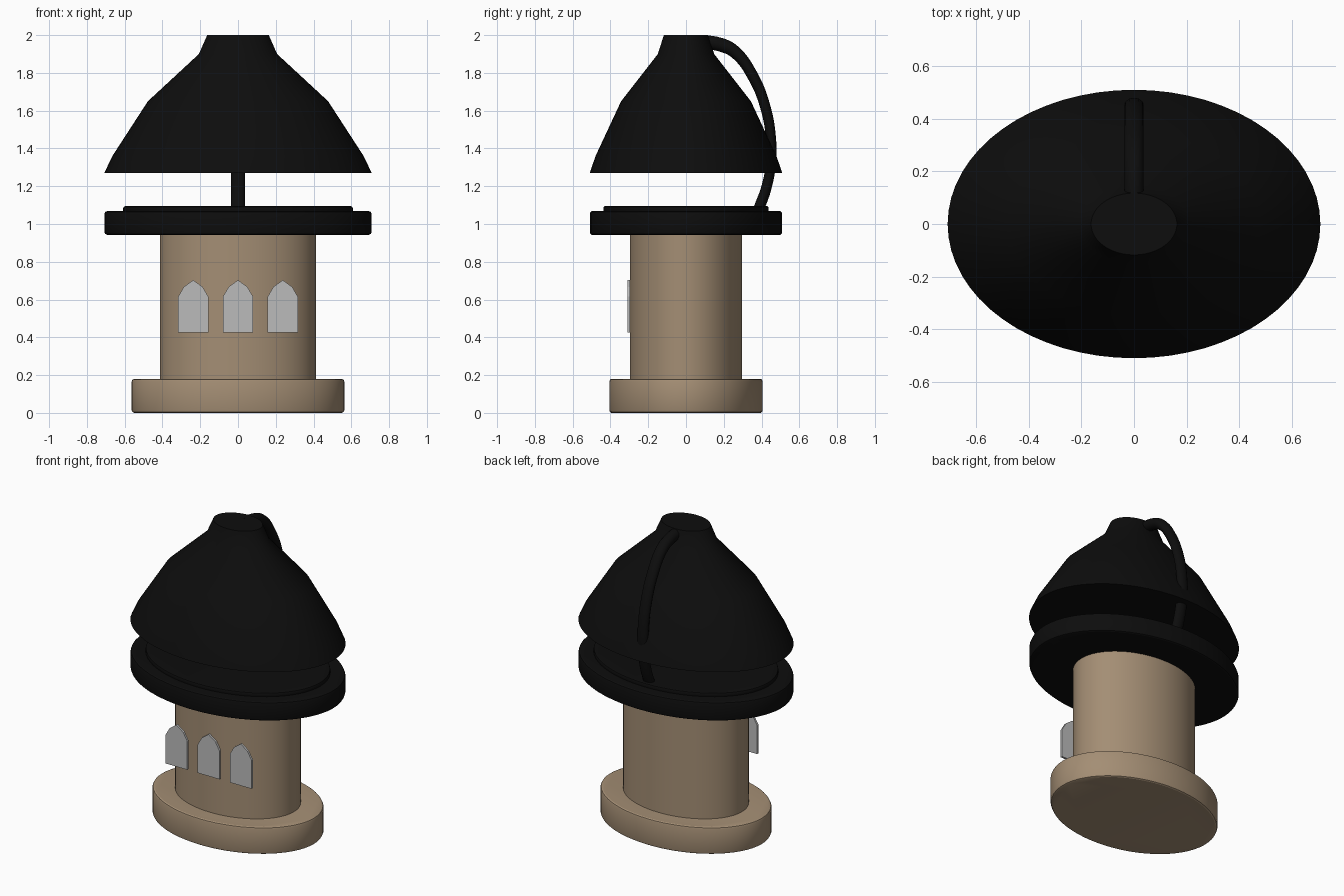
import bpy, bmesh, math

cube = bpy.data.objects.get("Cube")
if cube:
    bpy.data.objects.remove(cube)

SQUASH = 0.72  # depth of every oval part relative to its width


def material(name, color):
    m = bpy.data.materials.new(name)
    m.use_nodes = True
    m.diffuse_color = (*color, 1)
    m.node_tree.nodes["Principled BSDF"].inputs["Base Color"].default_value = (*color, 1)
    return m


stone = material("tan stone", (0.37, 0.27, 0.175))
black = material("black", (0.004, 0.004, 0.004))
grey = material("window grey", (0.5, 0.5, 0.5))


def add_object(name, bm, mat, smooth=True):
    bmesh.ops.recalc_face_normals(bm, faces=bm.faces[:])
    mesh = bpy.data.meshes.new(name)
    bm.to_mesh(mesh)
    bm.free()
    mesh.materials.append(mat)
    obj = bpy.data.objects.new(name, mesh)
    bpy.context.collection.objects.link(obj)
    if smooth:
        bpy.ops.object.select_all(action="DESELECT")
        obj.select_set(True)
        bpy.context.view_layer.objects.active = obj
        bpy.ops.object.shade_smooth_by_angle(angle=math.radians(25))
    return obj


def oval(name, profile, mat, squash=SQUASH, sides=64):
    """Solid oval part lofted through (half width, height) pairs, capped at both ends."""
    bm = bmesh.new()
    rings = []
    for r, z in profile:
        angles = [2 * math.pi * i / sides for i in range(sides)]
        rings.append([bm.verts.new((r * math.cos(a), r * squash * math.sin(a), z)) for a in angles])
    for low, high in zip(rings, rings[1:]):
        for i in range(sides):
            j = (i + 1) % sides
            bm.faces.new((low[i], low[j], high[j], high[i]))
    bm.faces.new(rings[0])
    bm.faces.new(rings[-1])
    return add_object(name, bm, mat)


def slab(name, r, z0, z1, edge, mat):
    """Oval disc with softened rims."""
    e = edge * 0.3
    return oval(name, [(r - edge, z0), (r - e, z0 + e), (r, z0 + edge),
                       (r, z1 - edge), (r - e, z1 - e), (r - edge, z1)], mat)


# Stone base and tower
slab("base", 0.563, 0.0, 0.18, 0.014, stone)
oval("tower", [(0.413, 0.17), (0.413, 0.95)], stone)

# Black gallery with a raised lip
slab("gallery", 0.707, 0.943, 1.068, 0.014, black)
slab("gallery_lip", 0.608, 1.06, 1.094, 0.01, black)

# Flared roof
oval("roof", [(0.708, 1.27), (0.665, 1.36), (0.477, 1.65), (0.207, 1.90), (0.163, 2.0)], black)

# Curved rear support from the gallery to the roof top
path = [(0.385, 1.08), (0.425, 1.19), (0.449, 1.32), (0.45, 1.45),
        (0.417, 1.63), (0.35, 1.79), (0.26, 1.91), (0.18, 1.95), (0.06, 1.965)]
curve = bpy.data.curves.new("rear_support", "CURVE")
curve.dimensions = "3D"
curve.bevel_depth = 0.037
curve.bevel_resolution = 4
curve.use_fill_caps = True
curve.resolution_u = 6
spline = curve.splines.new("BEZIER")
spline.bezier_points.add(len(path) - 1)
for point, (y, z) in zip(spline.bezier_points, path):
    point.co = (0, y / SQUASH, z)
    point.handle_left_type = point.handle_right_type = "AUTO"
curve.materials.append(black)
support = bpy.data.objects.new("rear_support", curve)
support.scale.y = SQUASH
bpy.context.collection.objects.link(support)

# Three arched window plates across the front
half = [(0.08, 0.425), (0.08, 0.615), (0.05, 0.667), (0, 0.703)]
outline = half + [(-x, z) for x, z in reversed(half[:-1])]
for label, cx in (("right", -0.237), ("centre", 0), ("left", 0.237)):
    bm = bmesh.new()
    face = bm.faces.new([bm.verts.new((cx + x, -0.31, z)) for x, z in outline])
    extruded = bmesh.ops.extrude_face_region(bm, geom=[face])["geom"]
    bmesh.ops.translate(bm, vec=(0, 0.014, 0),
                        verts=[v for v in extruded if isinstance(v, bmesh.types.BMVert)])
    add_object(label + "_window", bm, grey, smooth=False)
